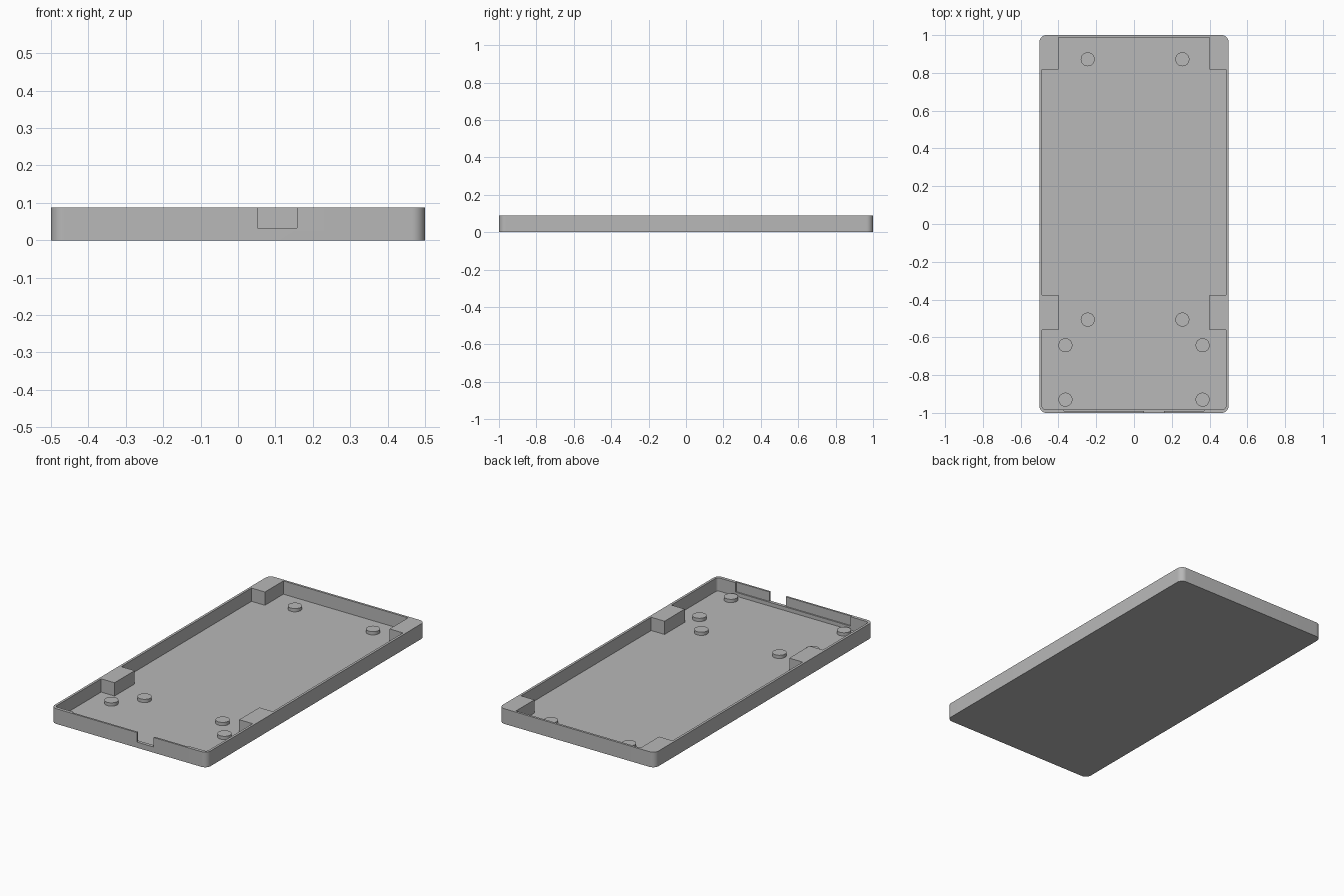
import bpy
import bmesh
from math import cos, sin, pi, radians

cube = bpy.data.objects.get("Cube")
if cube:
    bpy.data.objects.remove(cube)

HEIGHT, FLOOR, LEDGE, PEG_TOP = 0.088, 0.011, 0.033, 0.03

grey = bpy.data.materials.new("plain grey")
grey.use_nodes = True
colour = (0.48, 0.48, 0.48, 1)
grey.diffuse_color = colour
grey.node_tree.nodes["Principled BSDF"].inputs["Base Color"].default_value = colour


def arc(cx, cy, r, start, steps=10, sweep=pi / 2):
    """Points along an arc, counter-clockwise from the start angle."""
    return [(cx + r * cos(start + sweep * i / steps),
             cy + r * sin(start + sweep * i / steps)) for i in range(steps + 1)]


def prism(name, outline, z0, z1):
    """Extrude a flat outline between two heights."""
    bm = bmesh.new()
    base = bm.faces.new([bm.verts.new((x, y, z0)) for x, y in outline])
    top = bmesh.ops.extrude_face_region(bm, geom=[base])["geom"]
    verts = [v for v in top if isinstance(v, bmesh.types.BMVert)]
    bmesh.ops.translate(bm, verts=verts, vec=(0, 0, z1 - z0))
    bmesh.ops.recalc_face_normals(bm, faces=bm.faces)
    mesh = bpy.data.meshes.new(name)
    bm.to_mesh(mesh)
    bm.free()
    mesh.materials.append(grey)
    obj = bpy.data.objects.new(name, mesh)
    bpy.context.collection.objects.link(obj)
    return obj


def rectangle(x0, x1, y0, y1):
    return [(x0, y0), (x1, y0), (x1, y1), (x0, y1)]


def activate(obj):
    bpy.ops.object.select_all(action="DESELECT")
    obj.select_set(True)
    bpy.context.view_layer.objects.active = obj


def cut(target, cutter):
    """Subtract the cutter from the target and discard it."""
    cutter.hide_render = True
    mod = target.modifiers.new("cut", "BOOLEAN")
    mod.operation = "DIFFERENCE"
    mod.solver = "EXACT"
    mod.object = cutter
    activate(target)
    bpy.ops.object.modifier_apply(modifier=mod.name)
    bpy.data.objects.remove(cutter)


# Outer body with rounded upright corners
r = 0.035
body = []
for i, (sx, sy) in enumerate([(1, 1), (-1, 1), (-1, -1), (1, -1)]):
    body += arc(sx * (0.5 - r), sy * (1 - r), r, i * pi / 2)
tray = prism("tray", body, 0, HEIGHT)

# Cavity outline steps inward around the four solid support blocks
side, block, back, front, ri = 0.486, 0.4, 0.987, -0.981, 0.015
right_half = arc(side - ri, front + ri, ri, -pi / 2, 5)
right_half += [(side, -0.56), (block, -0.56), (block, -0.375), (side, -0.375),
               (side, 0.818), (block, 0.818), (block, back)]
left_half = [(-x, y) for x, y in reversed(right_half)]
cut(tray, prism("cavity_cutter", right_half + left_half, FLOOR, 0.2))

# Shallow recess inside the front wall, then the open notch through it
cut(tray, prism("recess_cutter", rectangle(-0.37, 0.37, -0.989, -0.96), LEDGE, 0.2))
cut(tray, prism("notch_cutter", rectangle(0.052, 0.158, -1.1, -0.95), LEDGE, 0.2))

# Round standoff pegs on the floor
pegs = [(x, y) for x in (-0.245, 0.256) for y in (0.872, -0.506)]
pegs += [(x, y) for x in (-0.363, 0.363) for y in (-0.642, -0.93)]
parts = [tray]
for x, y in pegs:
    circle = arc(x, y, 0.037, 0, 40, 2 * pi)[:-1]
    parts.append(prism("standoff_peg", circle, FLOOR - 0.003, PEG_TOP))

for part in parts:
    activate(part)
    bpy.ops.object.shade_smooth_by_angle(angle=radians(30))
